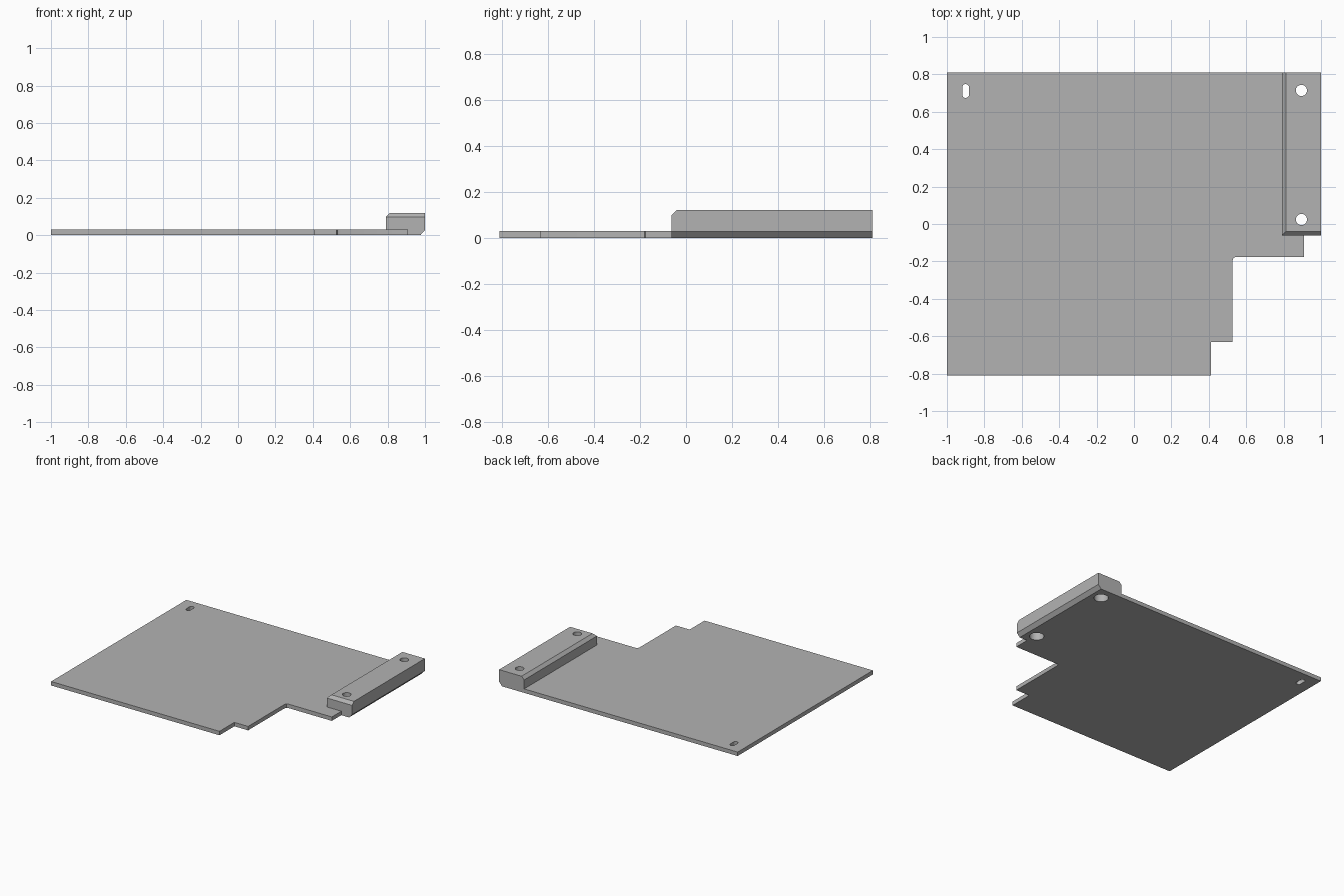
import bpy, bmesh
from mathutils import Vector

cube = bpy.data.objects.get("Cube")
if cube:
    bpy.data.objects.remove(cube, do_unlink=True)

BACK, BAR_FRONT, BAR_LEFT = 0.81, -0.062, 0.79
PLATE_TOP, BAR_TOP, CHAMFER = 0.03, 0.12, 0.022

grey = bpy.data.materials.new("mid_grey")
grey.use_nodes = True
colour = (0.45, 0.45, 0.45, 1)
grey.diffuse_color = colour
grey.node_tree.nodes["Principled BSDF"].inputs["Base Color"].default_value = colour


def extrude(name, points, direction, trim=None):
    """Extrude a closed profile; optionally slice it with a (point, normal) plane."""
    bm = bmesh.new()
    face = bm.faces.new([bm.verts.new(p) for p in points])
    ext = bmesh.ops.extrude_face_region(bm, geom=[face], use_keep_orig=True)
    moved = [g for g in ext["geom"] if isinstance(g, bmesh.types.BMVert)]
    bmesh.ops.translate(bm, verts=moved, vec=direction)
    if trim:
        bmesh.ops.bisect_plane(bm, geom=bm.verts[:] + bm.edges[:] + bm.faces[:],
                               plane_co=trim[0], plane_no=trim[1], clear_outer=True)
        bmesh.ops.holes_fill(bm, edges=[e for e in bm.edges if e.is_boundary])
    bmesh.ops.recalc_face_normals(bm, faces=bm.faces)
    mesh = bpy.data.meshes.new(name)
    bm.to_mesh(mesh)
    bm.free()
    mesh.materials.append(grey)
    obj = bpy.data.objects.new(name, mesh)
    bpy.context.collection.objects.link(obj)
    return obj


def pill(name, x, y, radius, z0, z1, half_length=0.0):
    """Round cutter, stretched along y into a slot when half_length is set."""
    bpy.ops.mesh.primitive_cylinder_add(vertices=32, radius=radius, depth=z1 - z0,
                                        location=(x, y, (z0 + z1) / 2))
    obj = bpy.context.object
    obj.name = name
    obj.hide_render = True
    for v in obj.data.vertices:
        if abs(v.co.y) > 1e-5:
            v.co.y += half_length if v.co.y > 0 else -half_length
    obj.data.materials.append(grey)
    return obj


def cut(target, cutter):
    mod = target.modifiers.new("hole", "BOOLEAN")
    mod.operation, mod.solver, mod.object = "DIFFERENCE", "EXACT", cutter
    bpy.context.view_layer.objects.active = target
    bpy.ops.object.modifier_apply(modifier=mod.name)
    bpy.data.objects.remove(cutter, do_unlink=True)


# Flat stepped plate
outline = [(-1, -BACK), (0.412, -BACK), (0.412, -0.632), (0.527, -0.632),
           (0.527, -0.195), (0.532, -0.181), (0.546, -0.176), (0.91, -0.176),
           (0.91, BAR_FRONT), (BAR_LEFT, BAR_FRONT), (BAR_LEFT, BACK), (-1, BACK)]
plate = extrude("base_plate", [(x, y, 0) for x, y in outline], (0, 0, PLATE_TOP))
cut(plate, pill("slot_cutter", -0.9, 0.711, 0.018, -0.1, 0.1, half_length=0.019))

# Raised mounting bar with chamfered edges
section = [(BAR_LEFT, 0), (0.975, 0), (1, 0.028), (1, BAR_TOP),
           (BAR_LEFT + CHAMFER, BAR_TOP), (BAR_LEFT, BAR_TOP - CHAMFER)]
bar = extrude("mounting_bar", [(x, BAR_FRONT, z) for x, z in section],
              (0, BACK - BAR_FRONT, 0),
              trim=(Vector((0, BAR_FRONT, BAR_TOP - CHAMFER)), Vector((0, -1, 1))))

# Screw holes, counterbored from below
for y in (0.024, 0.714):
    cut(bar, pill("screw_cutter", 0.895, y, 0.03, -0.1, 0.3))
    cut(bar, pill("counterbore_cutter", 0.895, y, 0.05, -0.1, 0.085))

# Smooth the round walls, keep corners sharp
bpy.ops.object.select_all(action="DESELECT")
for obj in (plate, bar):
    obj.select_set(True)
bpy.context.view_layer.objects.active = bar
bpy.ops.object.shade_smooth_by_angle(angle=0.5)
